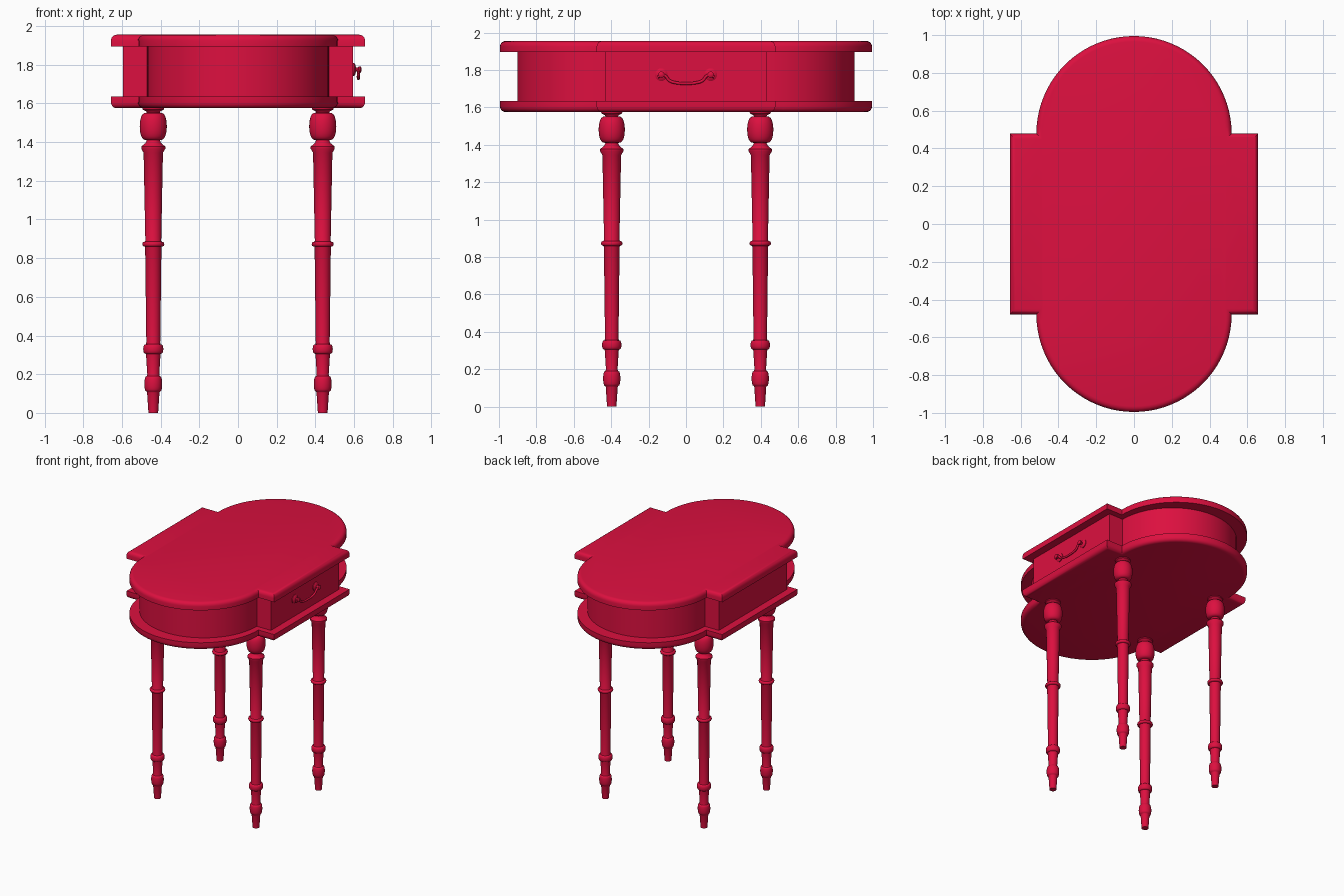
import bpy, bmesh
from math import pi, sin, cos, radians
from mathutils import Matrix

cube = bpy.data.objects.get("Cube")
if cube:
    bpy.data.objects.remove(cube, do_unlink=True)

red = bpy.data.materials.new("crimson paint")
red.use_nodes = True
colour = (0.72, 0.005, 0.05, 1)
red.diffuse_color = colour
bsdf = next(n for n in red.node_tree.nodes if n.type == 'BSDF_PRINCIPLED')
bsdf.inputs["Base Color"].default_value = colour


def finish(name, bm, angle=35):
    bmesh.ops.recalc_face_normals(bm, faces=bm.faces)
    mesh = bpy.data.meshes.new(name)
    bm.to_mesh(mesh)
    bm.free()
    mesh.materials.append(red)
    ob = bpy.data.objects.new(name, mesh)
    bpy.context.collection.objects.link(ob)
    bpy.ops.object.select_all(action='DESELECT')
    ob.select_set(True)
    bpy.context.view_layer.objects.active = ob
    bpy.ops.object.shade_smooth_by_angle(angle=radians(angle))
    return ob


def outline(half_x, half_y, radius, steps=40):
    """Rectangle with a half round on each end."""
    half = [(half_x, half_y)]
    half += [(radius * cos(pi * i / steps), half_y + radius * sin(pi * i / steps))
             for i in range(steps + 1)]
    half.append((-half_x, half_y))
    return half + [(-x, -y) for x, y in half]


def slab(name, points, z0, z1, round_z=None, width=0.03):
    """Extruded outline, with the rim at height round_z rounded over."""
    bm = bmesh.new()
    base = bm.faces.new([bm.verts.new((x, y, z0)) for x, y in points])
    out = bmesh.ops.extrude_face_region(bm, geom=[base], use_keep_orig=True)
    for v in out["geom"]:
        if isinstance(v, bmesh.types.BMVert):
            v.co.z = z1
    bmesh.ops.recalc_face_normals(bm, faces=bm.faces)
    if round_z is not None:
        rim = [e for e in bm.edges if all(abs(v.co.z - round_z) < 1e-4 for v in e.verts)]
        bmesh.ops.bevel(bm, geom=rim, offset=width, segments=4, profile=0.5,
                        affect='EDGES', clamp_overlap=True)
    return finish(name, bm)


def lathe(name, profile, steps=32):
    """Turned part from (radius, height) pairs, closed at both ends."""
    bm = bmesh.new()
    rings = [[bm.verts.new((r * cos(2 * pi * i / steps), r * sin(2 * pi * i / steps), z))
              for i in range(steps)] for r, z in profile]
    for a, b in zip(rings, rings[1:]):
        for i in range(steps):
            j = (i + 1) % steps
            bm.faces.new((a[i], a[j], b[j], b[i]))
    bm.faces.new(rings[0])
    bm.faces.new(rings[-1])
    return finish(name, bm, 45)


def bulge(z0, z1, neck, belly, steps=8):
    """Rounded swelling between two heights."""
    return [(neck + (belly - neck) * sin(pi * i / steps) ** 0.7 if 0 < i < steps else neck,
             z0 + (z1 - z0) * (1 - cos(pi * i / steps)) / 2) for i in range(steps + 1)]


# Table body between two moulded boards
board = outline(0.657, 0.478, 0.517)
slab("lower_board", board, 1.575, 1.635, 1.575)
slab("drawer_case", outline(0.595, 0.432, 0.47), 1.63, 1.90)
slab("table_top", board, 1.895, 1.955, 1.955)

# Turned legs
leg_profile = ([(0.025, 0), (0.032, 0.105)]
               + bulge(0.11, 0.19, 0.034, 0.046)
               + [(0.031, 0.20), (0.037, 0.295)]
               + bulge(0.305, 0.355, 0.038, 0.052)
               + [(0.036, 0.365), (0.042, 0.855)]
               + bulge(0.86, 0.885, 0.044, 0.057)
               + [(0.041, 0.89), (0.050, 1.345), (0.062, 1.365), (0.062, 1.377),
                  (0.04, 1.395), (0.036, 1.405)]
               + bulge(1.41, 1.552, 0.034, 0.07, 12)
               + [(0.036, 1.558), (0.055, 1.568), (0.058, 1.58)])
for end, y in (("front", -0.397), ("back", 0.397)):
    for side, x in (("left", 0.438), ("right", -0.438)):
        leg = lathe(f"{end}_{side}_leg", leg_profile)
        leg.location = (x, y, 0)

# Drawer pull: two rosettes joined by a drooping bail
HANDLE_Z = 1.775
for side, y in (("front", -0.132), ("back", 0.132)):
    rosette = lathe(f"{side}_rosette",
                    [(0.034, -0.004), (0.034, 0.005), (0.024, 0.012), (0.011, 0.015),
                     (0.011, 0.026), (0.017, 0.03), (0.017, 0.038), (0.008, 0.044)], 20)
    rosette.matrix_world = (Matrix.Translation((0.595, y, HANDLE_Z))
                            @ Matrix.Rotation(pi / 2, 4, 'Y'))

half_path = [(0.622, 0.150, 1.762), (0.625, 0.128, 1.774), (0.624, 0.108, 1.766),
             (0.622, 0.090, 1.744), (0.622, 0.055, 1.732)]
path = half_path + [(0.622, 0, 1.728)] + [(x, -y, z) for x, y, z in reversed(half_path)]
curve = bpy.data.curves.new("drawer_handle", 'CURVE')
curve.dimensions = '3D'
curve.bevel_depth = 0.008
curve.bevel_resolution = 3
curve.resolution_u = 6
curve.use_fill_caps = True
spline = curve.splines.new('BEZIER')
spline.bezier_points.add(len(path) - 1)
for point, co in zip(spline.bezier_points, path):
    point.co = co
    point.handle_left_type = point.handle_right_type = 'AUTO'
curve.materials.append(red)
bpy.context.collection.objects.link(bpy.data.objects.new("drawer_handle", curve))
